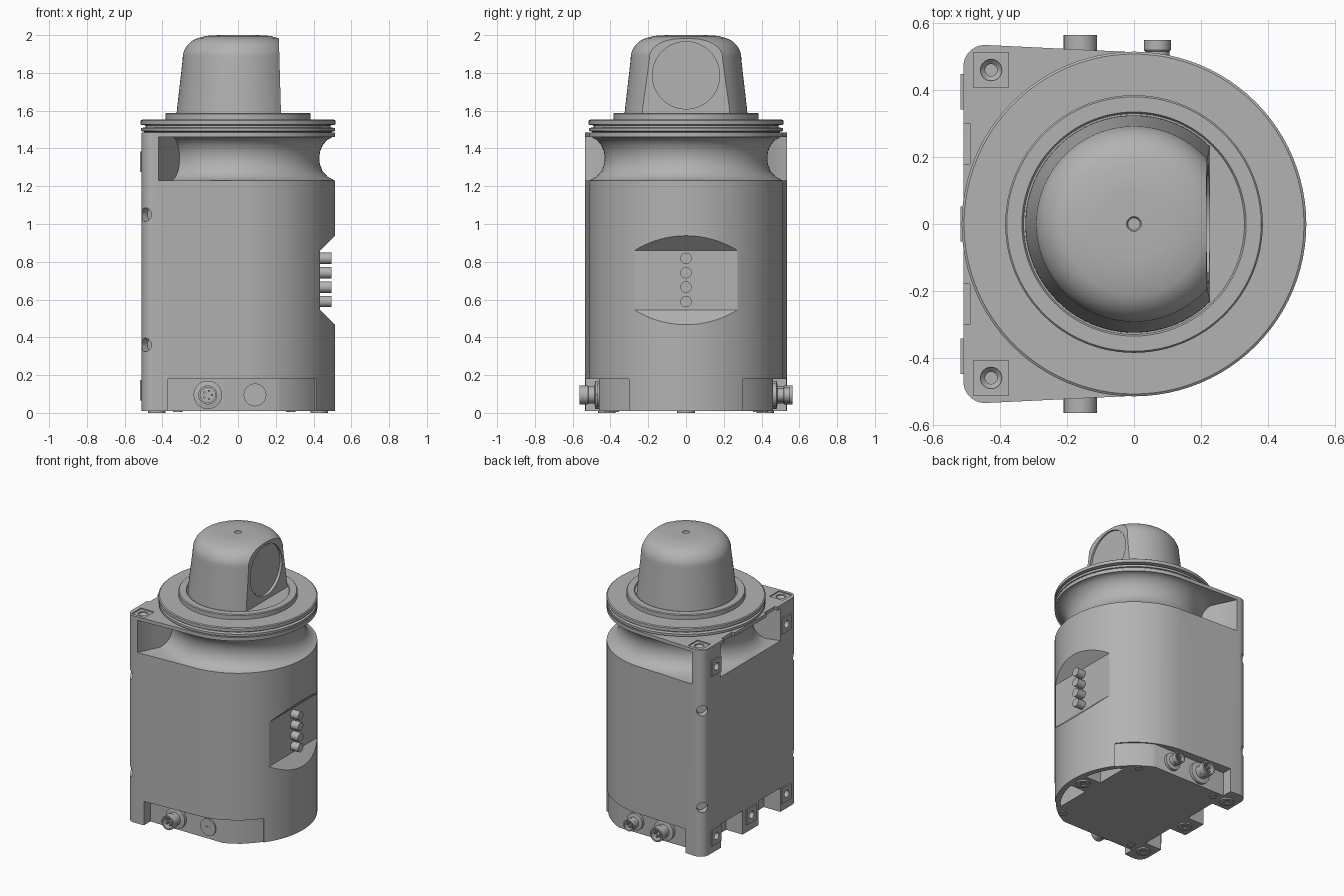
import bpy, bmesh
from math import cos, sin, radians, pi
from mathutils import Matrix, Vector

cube = bpy.data.objects.get("Cube")
if cube:
    bpy.data.objects.remove(cube, do_unlink=True)

grey = bpy.data.materials.new("housing grey")
grey.use_nodes = True
GREY = (0.45, 0.45, 0.45, 1)
grey.diffuse_color = GREY
grey.node_tree.nodes["Principled BSDF"].inputs["Base Color"].default_value = GREY


def finish(name, bm):
    bmesh.ops.recalc_face_normals(bm, faces=bm.faces)
    mesh = bpy.data.meshes.new(name)
    bm.to_mesh(mesh)
    bm.free()
    mesh.materials.append(grey)
    ob = bpy.data.objects.new(name, mesh)
    bpy.context.collection.objects.link(ob)
    return ob


def prism(name, pts, lo, hi, axis="z"):
    """Extrude an outline along z (x, y points) or along y (x, z points)."""
    bm = bmesh.new()
    place = (lambda p, h: (p[0], p[1], h)) if axis == "z" else (lambda p, h: (p[0], h, p[1]))
    rings = [[bm.verts.new(place(p, h)) for p in pts] for h in (lo, hi)]
    for ring in rings:
        bm.faces.new(ring)
    for i in range(len(pts)):
        j = (i + 1) % len(pts)
        bm.faces.new((rings[0][i], rings[0][j], rings[1][j], rings[1][i]))
    return finish(name, bm)


def box(name, x0, x1, y0, y1, z0, z1):
    return prism(name, [(x0, y0), (x1, y0), (x1, y1), (x0, y1)], z0, z1)


def revolve(name, profile, closed=False, at=(0, 0, 0), axis=(0, 0, 1), sides=96):
    """Lathe (radius, height) points; open profiles are capped flat."""
    bm = bmesh.new()
    turn = Matrix.Translation(at) @ Vector((0, 0, 1)).rotation_difference(Vector(axis)).to_matrix().to_4x4()
    rings = [[bm.verts.new(turn @ Vector((r * cos(2 * pi * k / sides), r * sin(2 * pi * k / sides), h)))
              for k in range(sides)] for r, h in profile]
    pairs = list(zip(rings, rings[1:] + rings[:1])) if closed else list(zip(rings, rings[1:]))
    for a, b in pairs:
        for k in range(sides):
            n = (k + 1) % sides
            bm.faces.new((a[k], a[n], b[n], b[k]))
    if not closed:
        bm.faces.new(rings[0])
        bm.faces.new(rings[-1])
    return finish(name, bm)


def rod(name, r, at, axis, length, sides=32):
    return revolve(name, [(r, 0), (r, length)], at=at, axis=axis, sides=sides)


def combine(ob, tools, operation="DIFFERENCE"):
    for tool in tools:
        mod = ob.modifiers.new("cut", "BOOLEAN")
        mod.operation, mod.solver, mod.object = operation, "EXACT", tool
        bpy.context.view_layer.objects.active = ob
        bpy.ops.object.modifier_apply(modifier=mod.name)
        bpy.data.objects.remove(tool, do_unlink=True)


def arc(cx, cy, r, a0, a1, n):
    return [(cx + r * cos(radians(a0 + (a1 - a0) * i / n)),
             cy + r * sin(radians(a0 + (a1 - a0) * i / n))) for i in range(n + 1)]


def flip(pts):
    return [(x, -y) for x, y in pts]


# Body: half-round footprint with a squared, rounded back
R = 0.513
half = arc(0, 0, R, 0, 86, 36) + arc(-0.445, 0.47, 0.065, 88, 180, 10)
body = prism("body", half + flip(half[:0:-1]), 0.01, 1.485)

# Mounting pads on the back
pads = [box("pad", -0.519, -0.45, y - 0.053, y + 0.053, z, z + 0.11)
        for y, z in [(-0.395, 0.065), (0, 0.065), (0.395, 0.065), (-0.395, 1.275), (0.395, 1.275)]]
combine(body, pads, "UNION")

# Neck groove that leaves two tapered corner posts
neck = [(0.8, 1.23), (0.512, 1.23), (0.475, 1.25), (0.447, 1.28), (0.433, 1.32), (0.43, 1.35),
        (0.435, 1.385), (0.45, 1.42), (0.475, 1.447), (0.5, 1.46), (0.8, 1.46)]
groove = revolve("groove", neck, closed=True)
post = [(-0.42, 0.9), (-0.42, 0.53), (-0.3, 0.28), (-0.51, 0.34), (-0.9, 0.34), (-0.9, 0.9)]
combine(groove, [prism("post", p, 1.1, 1.6) for p in (post, flip(post))])

# Button recess with sloped ends
cuts = [groove, prism("button_recess", [(0.435, 0.545), (0.435, 0.86), (0.555, 0.98), (0.555, 0.425)],
                      -0.5, 0.5, "y")]

# Lower side panels, base pockets, back notches and fixing holes
panel = [(-0.37, 0.46)] + arc(0, 0, 0.504, 66, 36, 12) + [(0.7, 0.5), (0.3, 0.8), (-0.37, 0.8)]
pocket = arc(0, 0, 0.475, 9, 43, 12) + [(0.347, 0.075)]
for s in (1, -1):
    side = (lambda p: p) if s > 0 else flip
    cuts.append(prism("panel_cut", side(panel), -0.1, 0.18))
    cuts.append(prism("base_pocket", side(pocket), -0.1, 0.13))
    cuts.append(box("back_notch", -0.6, -0.38, *sorted((s * 0.09, s * 0.335)), -0.1, 0.18))
    cuts.append(box("plate_notch", -0.6, -0.49, *sorted((s * 0.18, s * 0.3)), 1.4, 1.6))
    cuts.append(box("corner_inset", -0.48, -0.375, *sorted((s * 0.408, s * 0.512)), 1.478, 1.6))
    cuts.append(revolve("corner_hole", [(0.018, 1.42), (0.018, 1.455), (0.032, 1.47), (0.032, 1.55)],
                        at=(-0.427, s * 0.46, 0), sides=32))
    for z in (0.36, 1.05):
        cuts.append(rod("edge_hole", 0.036, (-0.455, s * 0.48, z), (-1, s, 0), 0.2))
    for z in (0.12, 1.33):
        cuts.append(rod("pad_hole", 0.026, (-0.47, s * 0.395, z), (-1, 0, 0), 0.2))
cuts.append(rod("tab_hole", 0.026, (-0.47, 0, 0.12), (-1, 0, 0), 0.2))
combine(body, cuts)

# Feet and base screws
for i, (x, y) in enumerate([(-0.43, 0.42), (-0.43, -0.42), (0.43, 0), (-0.43, 0)]):
    revolve("foot_%d" % i, [(0.047, 0.02), (0.047, 0), (0.02, 0), (0.02, 0.008)],
            at=(x, y, 0), sides=32)
for i, (x, y) in enumerate([(0.28, 0.38), (0.28, -0.38), (-0.32, 0.41), (-0.32, -0.41)]):
    rod("base_screw_%d" % i, 0.025, (x, y, 0.004), (0, 0, 1), 0.02)

# Turntable flange with edge groove, and stepped ring
revolve("flange", [(0.495, 1.475), (0.495, 1.488), (0.513, 1.492), (0.513, 1.508), (0.49, 1.512),
                   (0.49, 1.522), (0.515, 1.526), (0.515, 1.548), (0.508, 1.553), (0.385, 1.553),
                   (0.385, 1.582), (0.38, 1.588), (0.335, 1.588), (0.33, 1.58)])

# Sensor head: tapered dome, flat front and sunken round window
dome = [(0.325, 1.57), (0.324, 1.6), (0.293, 1.87)]
dome += arc(0.178, 1.873, 0.116, 10, 80, 10)
dome = [(r, min(z, 2)) for r, z in dome] + [(0.17, 1.996), (0.1, 2), (0.022, 2), (0.018, 1.994)]
head = revolve("sensor_head", dome)
combine(head, [prism("flat_cut", [(0.23, 1.5), (0.213, 2.1), (0.6, 2.1), (0.6, 1.5)], -0.6, 0.6, "y"),
               rod("window_cut", 0.178, (0.206, 0, 1.787), (1, 0, 0), 0.3, 64)])
rod("window", 0.17, (0.195, 0, 1.787), (1, 0, 0), 0.014, 64)

# Four push buttons
for i in range(4):
    rod("button_%d" % (i + 1), 0.03, (0.42, 0, 0.59 + i * 0.076), (1, 0, 0), 0.075)


# Side connectors: collar, hollow barrel and pins
def connector(name, x, s, scale, reach):
    at, axis = (x, s * 0.455, 0.095), (0, s, 0)
    barrel = 0.05 * scale
    revolve(name, [(0.075 * scale, 0), (0.075 * scale, 0.025), (barrel * 0.9, 0.03), (barrel * 0.9, 0.06),
                   (barrel, 0.065), (barrel, reach), (barrel * 0.8, reach), (barrel * 0.8, 0.06)],
            at=at, axis=axis, sides=40)
    for k in range(5):
        a = 2 * pi * k / 5
        pin = (x + barrel * 0.45 * cos(a), s * 0.5, 0.095 + barrel * 0.45 * sin(a))
        rod("%s_pin_%d" % (name, k), 0.006, pin, axis, reach - 0.06, 10)


connector("front_connector", -0.16, -1, 1, 0.11)
connector("back_connector", -0.16, 1, 1, 0.11)
connector("back_small_connector", 0.07, 1, 0.8, 0.095)
rod("front_plug", 0.06, (0.09, -0.45, 0.095), (0, -1, 0), 0.02, 40)
box("plug_slot", 0.075, 0.105, -0.474, -0.46, 0.09, 0.1)

# Smooth round surfaces, keep crisp edges
bpy.ops.object.select_all(action="DESELECT")
for ob in bpy.context.collection.objects:
    if ob.type == "MESH":
        ob.select_set(True)
        bpy.context.view_layer.objects.active = ob
bpy.ops.object.shade_smooth_by_angle(angle=radians(30))
